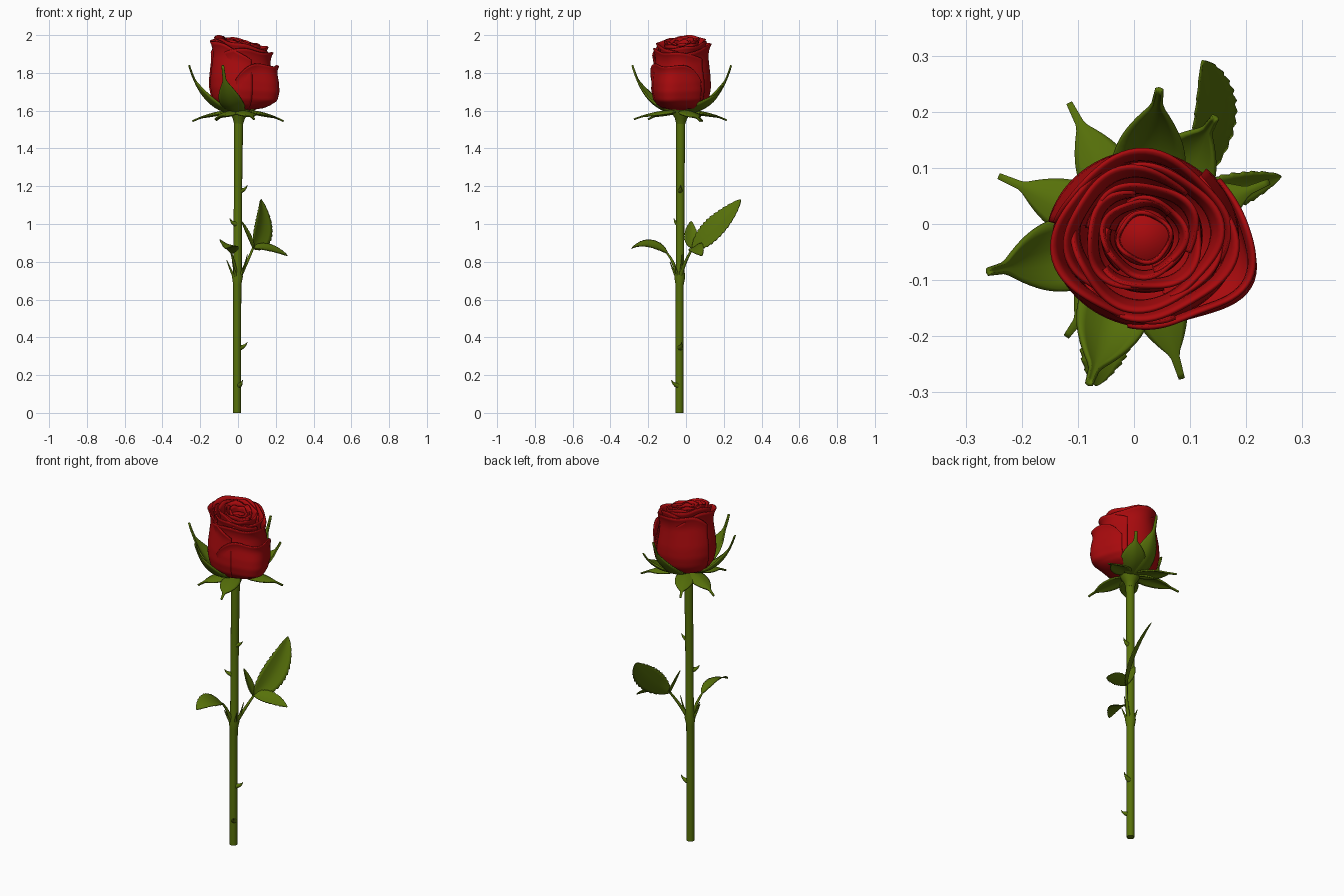
import bpy, bmesh, math, random
from mathutils import Vector as V

if "Cube" in bpy.data.objects:
    bpy.data.objects.remove(bpy.data.objects["Cube"])

random.seed(4)

def material(name, col):
    m = bpy.data.materials.new(name)
    m.diffuse_color = (*col, 1)
    m.use_nodes = True
    m.node_tree.nodes["Principled BSDF"].inputs["Base Color"].default_value = m.diffuse_color
    return m

RED = material("petal red", (0.39, 0.003, 0.004))
GREEN = material("leaf green", (0.095, 0.165, 0.003))

def make(name, verts, faces, mat, thick=0):
    me = bpy.data.meshes.new(name)
    me.from_pydata([tuple(v) for v in verts], [], faces)
    bm = bmesh.new()
    bm.from_mesh(me)
    bmesh.ops.remove_doubles(bm, verts=bm.verts, dist=1e-5)
    bm.to_mesh(me)
    bm.free()
    me.materials.append(mat)
    ob = bpy.data.objects.new(name, me)
    bpy.context.collection.objects.link(ob)
    if thick:
        s = ob.modifiers.new("thickness", 'SOLIDIFY')
        s.thickness, s.offset = thick, 0
    bpy.context.view_layer.objects.active = ob
    ob.select_set(True)
    bpy.ops.object.shade_smooth_by_angle(angle=math.radians(50))
    ob.select_set(False)
    return ob

def grid(name, fn, nu, nv, mat, thick=0.005):
    """Surface from fn(u in -1..1, v in 0..1)."""
    verts = [fn(2 * i / nu - 1, j / nv) for j in range(nv + 1) for i in range(nu + 1)]
    n = nu + 1
    faces = [(j*n+i, j*n+i+1, (j+1)*n+i+1, (j+1)*n+i) for j in range(nv) for i in range(nu)]
    return make(name, verts, faces, mat, thick)

def tube(name, pts, radii, mat, sides=16):
    pts = [V(p) for p in pts]
    verts, faces = [], []
    for k, p in enumerate(pts):
        t = (pts[min(k+1, len(pts)-1)] - pts[max(k-1, 0)]).normalized()
        a = t.cross(V((0.31, 0.95, 0.05))).normalized()
        b = t.cross(a)
        for s in range(sides):
            q = 2 * math.pi * s / sides
            verts.append(p + (a * math.cos(q) + b * math.sin(q)) * radii[k])
    for k in range(len(pts) - 1):
        for s in range(sides):
            r = (s + 1) % sides
            faces.append((k*sides+s, k*sides+r, (k+1)*sides+r, (k+1)*sides+s))
    faces += [tuple(range(sides))[::-1], tuple(range((len(pts)-1)*sides, len(pts)*sides))]
    return make(name, verts, faces, mat)

def bez(p0, p1, p2, t):
    return p0 * (1-t)**2 + p1 * 2*t*(1-t) + p2 * t*t

def branch(name, p0, p1, p2, r0, r1, n=8):
    p0, p1, p2 = V(p0), V(p1), V(p2)
    tube(name, [bez(p0, p1, p2, i/n) for i in range(n+1)],
         [r0 + (r1-r0)*i/n for i in range(n+1)], GREEN, 10)

def blade(name, p0, p1, p2, side, width, shape, cup, teeth=0, thick=0.004):
    """Leaf-like blade along a curved midrib."""
    p0, p1, p2, side = V(p0), V(p1), V(p2), V(side).normalized()
    def fn(u, t):
        p = bez(p0, p1, p2, t)
        tan = ((p1-p0)*(1-t) + (p2-p1)*t).normalized()
        w = (side - tan * side.dot(tan)).normalized()
        n = tan.cross(w)
        h = width / 2 * shape(t)
        if teeth and abs(u) > 0.99:
            h *= 1.08 - 0.13 * ((t * teeth) % 1)
        return p + w * (u * h) + n * (cup * h * abs(u)**1.5)
    grid(name, fn, 8, 52 if teeth else 24, GREEN, thick)

# ---- stem and receptacle
tube("stem", [(-.005, -.035, 0), (-.005, -.035, .4), (-.004, -.034, .68), (-.003, -.033, .72),
              (-.002, -.032, .77), (0, -.03, 1.2), (.003, -.028, 1.54)],
     [.021, .021, .022, .029, .022, .022, .024], GREEN)
tube("receptacle", [(.003, -.028, 1.53), (.004, -.027, 1.56), (.006, -.025, 1.585), (.008, -.024, 1.62)],
     [.024, .033, .05, .06], GREEN, 20)

# ---- thorns: direction, height
for i, (dx, dy, z) in enumerate([(1, .1, 1.175), (-.8, -.6, 1.0), (1, .2, .345), (.5, -.85, .145)]):
    c = V((-.002, -.033, z))
    d = V((dx, dy, 0)).normalized()
    up = V((0, 0, 1))
    branch(f"thorn_{i+1}", c + d*.012, c + d*.04 + up*.005, c + d*.052 + up*.03, .015, .001)

# ---- petals
PROF = [(0, .03), (.02, .10), (.07, .128), (.16, .150), (.30, .160), (.45, .158), (.6, .150), (.75, .142), (.88, .140), (1, .144)]

def radius(h):
    for (a, ra), (b, rb) in zip(PROF, PROF[1:]):
        if h <= b:
            f = max(0, (h-a)/(b-a))
            return ra + (rb-ra)*f
    return PROF[-1][1]

def petal(name, ang, span, k, top, curl, droop, spiral=.05, bulge=0):
    ph = random.uniform(0, 6)
    def fn(u, v):
        a = math.radians(ang + u*span/2)
        v = v**1.25
        h = v * (top - 1.605 - droop*abs(u)**3.5 + .005*math.sin(5*a+ph)) / .355
        r = radius(h) * k * (1 + spiral*u)
        r += curl * max(0, (v-.78)/.22)**2 * (1 - .6*u*u)
        r += .008*k * v*v * math.sin(4*a+ph)
        if bulge:
            r += bulge * math.exp(-((u-.05)/.36)**2) * min(1, h*7)
        x, y = r*math.cos(a), .93*r*math.sin(a)
        z = 1.607 + h*.355 - (.22*x - .08*y)*h
        return V((.018 + x, -.024 + y, z))
    grid(name, fn, 40, 26, RED, .007)

# k, count, span, top, curl, droop, start angle
LAYERS = [(1.01, 3, 190, 1.94, .016, .06, 75), (.84, 3, 185, 1.962, .016, .03, 20),
          (.62, 3, 190, 1.966, .014, .02, 75), (.45, 3, 190, 1.968, .010, .015, 20)]
for li, (k, n, span, top, curl, droop, start) in enumerate(LAYERS):
    for i in range(n):
        petal(f"petal_{li+1}_{i+1}", start + 360*i/n, span, k, top, curl, droop)
petal("front_petal", -30, 140, 1.06, 1.87, .018, .10, .03, .042)
petal("petal_core_wall", 0, 360, .31, 1.962, .002, 0, 0)

# closed bud in the middle
def bud(u, v):
    a = math.pi * u
    r = .05 * (1 - v)
    return V((.018 + r*math.cos(a), -.024 + r*math.sin(a), 1.93 + .02*(1 - (1-v)**2)))
grid("bud_core", bud, 24, 6, RED, .003)

# ---- sepals: tip position; upright ones hug the flower, low ones droop
def sepal_shape(t):
    if t < .3:
        body = .4 + .6*math.sin(math.pi*t/.6)
    else:
        body = max(0, math.cos(min(1, (t-.3)/.55)**1.3 * math.pi/2))
    return max(body, .17*(1 - .5*max(0, (t-.7)/.3)))

UP = [(-.26, -.085, 1.84), (-.08, -.285, 1.84), (.045, .24, 1.84), (.145, .19, 1.73)]
LOW = [(-.24, .085, 1.545), (.24, .075, 1.545), (.085, -.275, 1.555), (-.115, .215, 1.55), (-.12, -.2, 1.555)]
O = V((.008, -.024, 0))
for i, tip in enumerate(UP + LOW):
    up = i < len(UP)
    tip = V(tip)
    d = V((tip.x, tip.y, 0)) - O
    L = d.length
    d.normalize()
    p0 = O + d*.03 + V((0, 0, 1.585 if up else 1.60))
    p1 = O + d*L*(.74 if up else .55) + V((0, 0, 1.60))
    blade(f"sepal_{'up' if up else 'low'}_{i+1}", p0, p1, tip, (-d.y, d.x, 0),
          .13 if up else .1, sepal_shape, .35 if up else -.25, 0, .008)

# ---- leaf stalks, stipules and serrated leaflets
def leaf_shape(t):
    return max(.05, math.sin(math.pi * t**.85)**.7) if t < .995 else .02

J = (.08, .035, .872)
branch("right_leaf_stalk", (0, -.033, .70), (.04, -.02, .78), J, .011, .006)
branch("left_leaf_stalk", (-.004, -.04, .70), (-.02, -.06, .80), (-.035, -.10, .845), .011, .005)
for i, tip in enumerate([(-.06, -.045, .81), (.05, -.02, .84), (.035, -.06, .79), (-.03, -.085, .80)]):
    branch(f"stipule_{i+1}", (-.003, -.033, .69), (tip[0]*.5, -.033 + (tip[1]+.033)*.5, .73), tip, .012, .002)

blade("large_leaflet", J, (.155, .16, .965), (.122, .29, 1.13), (-.6, -.55, .55), .135, leaf_shape, .2, 13)
blade("side_leaflet", J, (.16, .055, .89), (.262, .085, .832), (.1, .9, .45), .075, leaf_shape, .15, 11)
blade("inner_leaflet", J, (.06, .02, .92), (.018, .028, 1.015), (.3, -.9, -.1), .075, leaf_shape, .2, 11)
blade("left_leaflet", (-.035, -.10, .845), (-.05, -.20, .925), (-.068, -.288, .87), (.9, -.2, -.35), .1, leaf_shape, .15, 12)
